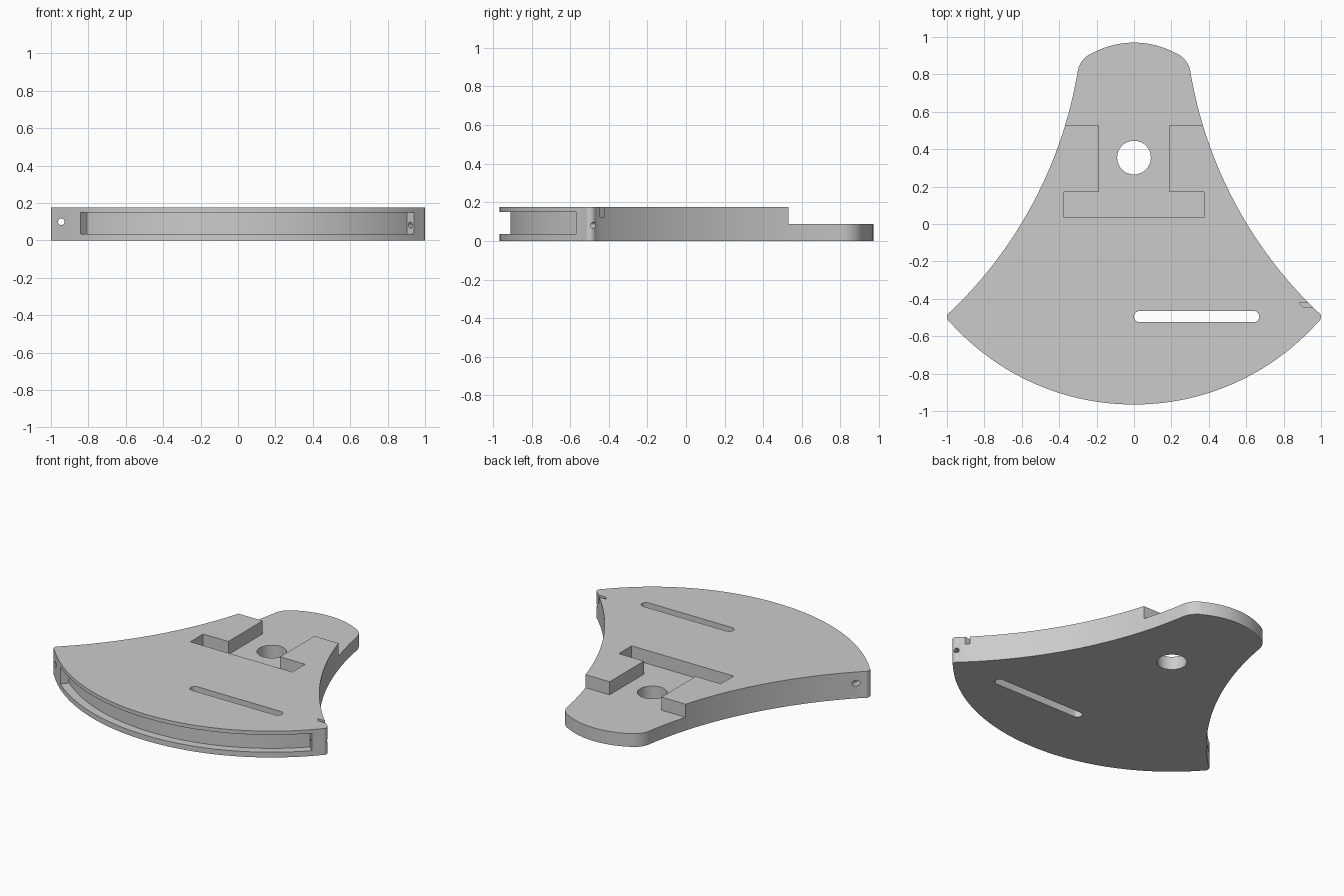
import bpy, bmesh, math
from mathutils import Matrix, Vector

cube = bpy.data.objects.get("Cube")
if cube:
    bpy.data.objects.remove(cube, do_unlink=True)

HEIGHT = 0.175
PIVOT = Vector((0, 0.355))   # centre of the round hole and the curved front
RADIUS = 1.32

grey = bpy.data.materials.new("plain grey")
grey.use_nodes = True
grey.diffuse_color = (0.6, 0.6, 0.6, 1)
grey.node_tree.nodes["Principled BSDF"].inputs["Base Color"].default_value = (0.6, 0.6, 0.6, 1)


def sweep(centre, radius, start, end, steps):
    """Points along a circular arc, angles in radians."""
    return [Vector((centre[0] + radius * math.cos(start + (end - start) * i / steps),
                    centre[1] + radius * math.sin(start + (end - start) * i / steps)))
            for i in range(steps + 1)]


def arc(a, b, c, steps):
    """Arc from a to c passing through b."""
    a, b, c = Vector(a), Vector(b), Vector(c)
    d = 2 * (a.x * (b.y - c.y) + b.x * (c.y - a.y) + c.x * (a.y - b.y))
    aa, bb, cc = a.length_squared, b.length_squared, c.length_squared
    m = Vector(((aa * (b.y - c.y) + bb * (c.y - a.y) + cc * (a.y - b.y)) / d,
                (aa * (c.x - b.x) + bb * (a.x - c.x) + cc * (b.x - a.x)) / d))
    start = math.atan2(a.y - m.y, a.x - m.x)
    end = math.atan2(c.y - m.y, c.x - m.x)
    turn = (end - start + math.pi) % math.tau - math.pi
    return sweep(m, (a - m).length, start, start + turn, steps)


def prism(name, outline, low, high, matrix=Matrix()):
    """Closed solid made by extruding an outline from low to high."""
    bm = bmesh.new()
    face = bm.faces.new([bm.verts.new((p[0], p[1], low)) for p in outline])
    top = bmesh.ops.extrude_face_region(bm, geom=[face])["geom"]
    bmesh.ops.translate(bm, vec=(0, 0, high - low),
                        verts=[v for v in top if isinstance(v, bmesh.types.BMVert)])
    bmesh.ops.recalc_face_normals(bm, faces=bm.faces)
    bm.transform(matrix)
    mesh = bpy.data.meshes.new(name)
    bm.to_mesh(mesh)
    bm.free()
    mesh.materials.append(grey)
    obj = bpy.data.objects.new(name, mesh)
    bpy.context.collection.objects.link(obj)
    return obj


def circle(centre, radius, steps=48):
    return sweep(centre, radius, 0, math.tau, steps)[:-1]


def drill(name, start, direction, radius, length):
    """Round cutter along a direction."""
    turn = Vector(direction).to_track_quat('Z', 'Y').to_matrix().to_4x4()
    return prism(name, circle((0, 0), radius, 24), 0, length,
                 Matrix.Translation(start) @ turn)


def mirrored(half):
    """Complete an outline whose right half is given."""
    return half + [(-p[0], p[1]) for p in reversed(half) if p[0] > 0.001]


# Bell-shaped body: curved front, rounded tip, concave side, shoulder, rounded back
half = arc((0, -0.965), (0.6, -0.821), (0.985, -0.523), 32)
half += arc((0.985, -0.523), (1, -0.497), (0.98, -0.468), 8)[1:]
half += arc((0.98, -0.468), (0.604, 0), (0.302, 0.81), 32)[1:]
half += arc((0.302, 0.81), (0.278, 0.871), (0.22, 0.915), 10)[1:]
half += arc((0.22, 0.915), (0.113, 0.956), (0, 0.97), 12)[1:]
body = prism("body_plate", mirrored(half), 0, HEIGHT)

# T-shaped pocket opening onto the lowered back shelf
pocket = [(0.375, 0.035), (0.375, 0.17), (0.19, 0.17), (0.19, 0.53), (0.8, 0.53), (0.8, 1.1)]
cutters = [prism("pocket_cutter", mirrored(pocket), 0.088, 0.3)]

# Pivot hole and long slot
cutters.append(prism("pivot_cutter", circle(PIVOT, 0.09), -0.1, 0.3))
slot = sweep((0.64, -0.495), 0.03, -math.pi / 2, math.pi / 2, 12)
slot += sweep((0.03, -0.495), 0.03, math.pi / 2, math.pi * 1.5, 12)
cutters.append(prism("slot_cutter", slot, -0.1, 0.3))

# Curved groove along the front edge
left, right = math.radians(-90 - 39.7), math.radians(-90 + 45.5)
groove = sweep(PIVOT, RADIUS - 0.055, left, right, 56)
groove += sweep(PIVOT, RADIUS + 0.08, right, left, 56)
cutters.append(prism("groove_cutter", groove, 0.035, 0.15))

# Small holes at the tips and the notch beside the left tip
cutters.append(drill("tip_hole_cutter", (-0.945, -0.8, 0.1), (0, 1, 0), 0.018, 0.6))
cutters.append(drill("cord_hole_cutter", (0.908, -0.564, 0.082), (0.7, 0.7, 0), 0.016, 0.25))
notch = [(0.88, -0.422), (0.903, -0.445), (1.1, -0.445), (1.1, -0.422)]
cutters.append(prism("notch_cutter", notch, 0.125, 0.3))

bpy.ops.object.select_all(action='DESELECT')
body.select_set(True)
bpy.context.view_layer.objects.active = body
for cutter in cutters:
    cutter.hide_render = True
    mod = body.modifiers.new(cutter.name, 'BOOLEAN')
    mod.operation = 'DIFFERENCE'
    mod.solver = 'EXACT'
    mod.object = cutter
    bpy.ops.object.modifier_apply(modifier=mod.name)
for cutter in cutters:
    bpy.data.objects.remove(cutter, do_unlink=True)

bpy.ops.object.shade_smooth_by_angle(angle=math.radians(30))
